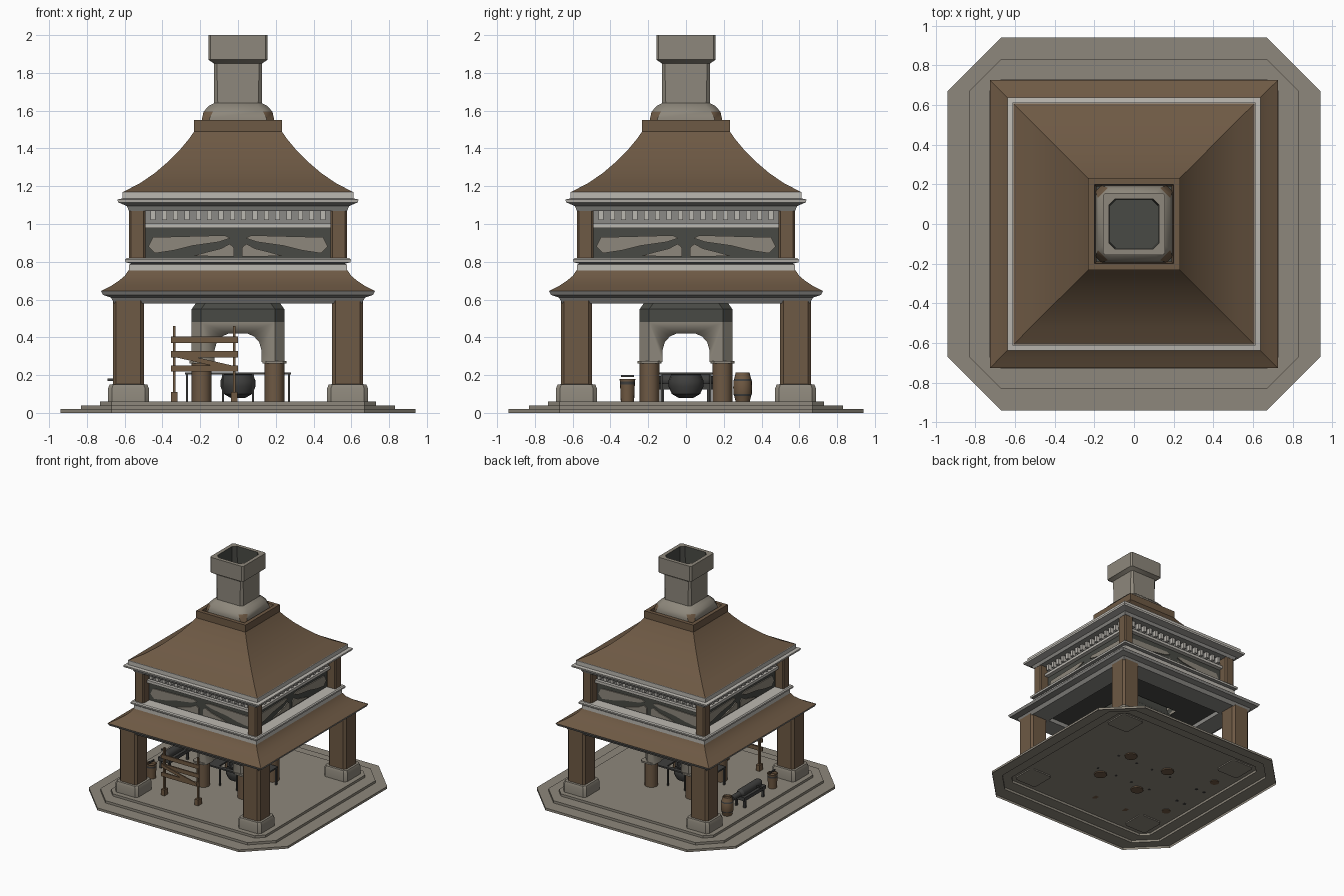
import bpy, bmesh, math
from mathutils import Matrix, Vector

if "Cube" in bpy.data.objects:
    bpy.data.objects.remove(bpy.data.objects["Cube"])

def material(name, r, g, b):
    m = bpy.data.materials.new(name)
    m.diffuse_color = (r, g, b, 1)
    m.use_nodes = True
    m.node_tree.nodes["Principled BSDF"].inputs["Base Color"].default_value = m.diffuse_color
    return m

BROWN = material("brown_tile", .155, .10, .058)
STONE = material("warm_stone", .27, .245, .20)
LIGHT = material("pale_trim", .50, .48, .44)
GREY = material("grey_trim", .26, .255, .24)
DARK = material("dark_soot", .065, .067, .058)
WOOD = material("wood", .16, .10, .055)
IRON = material("iron", .05, .05, .048)

def finish(name, bm, mats):
    bmesh.ops.recalc_face_normals(bm, faces=bm.faces)
    me = bpy.data.meshes.new(name)
    bm.to_mesh(me)
    bm.free()
    for m in mats:
        me.materials.append(m)
    me.shade_smooth()
    me.set_sharp_from_angle(angle=math.radians(32))
    ob = bpy.data.objects.new(name, me)
    bpy.context.collection.objects.link(ob)
    return ob

def ring(bm, h, z, ch, c):
    if ch:
        k = h - ch
        pts = [(k, -h), (h, -k), (h, k), (k, h), (-k, h), (-h, k), (-h, -k), (-k, -h)]
    else:
        pts = [(h, -h), (h, h), (-h, h), (-h, -h)]
    return [bm.verts.new((c[0] + x, c[1] + y, z)) for x, y in pts]

def loft(name, prof, mats, bands=None, ch=0, c=(0, 0), bottom=False, top=False, corner=None):
    """Square or chamfered rings (half width, z[, chamfer]) joined into a skin."""
    bm = bmesh.new()
    rings = [ring(bm, p[0], p[1], p[2] if len(p) > 2 else ch, c) for p in prof]
    for i, (a, b) in enumerate(zip(rings, rings[1:])):
        n = len(a)
        for j in range(n):
            f = bm.faces.new((a[j], a[(j + 1) % n], b[(j + 1) % n], b[j]))
            f.material_index = bands[i] if bands else 0
            if corner and i in corner and j % 2 == 0:
                f.material_index = corner[i]
    if bottom:
        bm.faces.new(rings[0]).material_index = bands[0] if bands else 0
    if top:
        bm.faces.new(rings[-1]).material_index = bands[-1] if bands else 0
    return finish(name, bm, mats)

def box(name, c, s, mat, rot=None):
    bm = bmesh.new()
    m = Matrix.Translation(c) @ (rot or Matrix()) @ Matrix.Diagonal((*s, 1))
    bmesh.ops.create_cube(bm, size=1, matrix=m)
    return finish(name, bm, [mat])

def lathe(name, prof, c, mats, n=16, bands=None, rot=None):
    """Turned part from (radius, z) points, capped at both ends."""
    bm = bmesh.new()
    rings = [[bm.verts.new((r * math.cos(2 * math.pi * j / n), r * math.sin(2 * math.pi * j / n), z))
              for j in range(n)] for r, z in prof]
    for i, (a, b) in enumerate(zip(rings, rings[1:])):
        for j in range(n):
            f = bm.faces.new((a[j], a[(j + 1) % n], b[(j + 1) % n], b[j]))
            f.material_index = bands[i] if bands else 0
    bm.faces.new(rings[0])
    bm.faces.new(rings[-1])
    bm.transform(Matrix.Translation(c) @ (rot or Matrix()))
    return finish(name, bm, mats)

def plate(name, pts, y, t, mat, rot=None):
    """Outline in x,z extruded along y."""
    bm = bmesh.new()
    f = bm.faces.new([bm.verts.new((x, y, z)) for x, z in pts])
    g = bmesh.ops.extrude_face_region(bm, geom=[f])
    bmesh.ops.translate(bm, vec=(0, t, 0), verts=[v for v in g["geom"] if isinstance(v, bmesh.types.BMVert)])
    if rot:
        bm.transform(rot)
    return finish(name, bm, [mat])

CORNERS = [(sx, sy) for sx in (-1, 1) for sy in (-1, 1)]

# stepped floor, open underneath
loft("floor_steps", [(.94, 0, .27), (.94, .02, .27), (.83, .02, .16), (.83, .04, .16),
                     (.73, .04, .06), (.73, .06, .06)], [STONE], top=True)

# corner pillars, lower and upper
for sx, sy in CORNERS:
    c = (.58 * sx, .58 * sy)
    loft("pillar_plinth", [(.108, .05), (.108, .13), (.10, .15), (.08, .152)], [STONE], ch=.02, c=c, bottom=True)
    loft("pillar", [(.083, .15), (.083, .60)], [BROWN], ch=.018, c=c)
    loft("upper_pillar", [(.043, .80), (.043, 1.08)], [BROWN], ch=.01, c=(.533 * sx, .533 * sy))

# lower roof and its trims
loft("lower_cornice", [(.49, .62), (.49, .58), (.655, .58), (.672, .61), (.715, .625), (.725, .645)], [GREY])
loft("lower_ceiling", [(.49, .615), (.24, .615)], [DARK])
loft("lower_roof", [(.725, .645), (.672, .672), (.63, .70), (.60, .725), (.58, .755)], [BROWN])
loft("storey_sill", [(.578, .75), (.578, .785), (.565, .79), (.595, .797), (.598, .812), (.59, .82), (.48, .82)],
     [LIGHT, GREY], bands=[0, 1, 1, 0, 0, 0])

# upper storey walls
loft("storey_wall", [(.495, .81), (.495, 1.075)], [DARK])
PANEL_A = [(-.44, .845), (-.475, .88), (-.45, .93), (-.07, .94), (-.04, .925), (-.10, .905), (-.24, .885), (-.34, .86)]
PANEL_B = [(-.24, .83), (-.02, .828), (-.02, .875), (-.045, .895), (-.09, .87), (-.17, .85)]
for k in range(4):
    rot = Matrix.Rotation(k * math.pi / 2, 4, 'Z')
    for s in (-1, 1):
        for pts in (PANEL_A, PANEL_B):
            plate("wall_panel", [(s * x, z) for x, z in pts], -.503, .009, STONE, rot)
    plate("wall_rail", [(-.49, .98), (.49, .98), (.49, 1.003), (-.49, 1.003)], -.53, .04, LIGHT, rot)
    plate("frieze_back", [(-.49, 1.003), (.49, 1.003), (.49, 1.07), (-.49, 1.07)], -.503, .009, GREY, rot)
    for i in range(16):
        x = -.45 + .06 * i
        plate("dentil", [(x - .013, 1.02), (x + .013, 1.02), (x + .013, 1.075), (x - .013, 1.075)],
              -.535, .035, LIGHT, rot)

# upper cornice and main roof
loft("upper_cornice", [(.48, 1.07), (.578, 1.07), (.588, 1.095), (.635, 1.115), (.638, 1.13), (.612, 1.135),
                       (.612, 1.17), (.59, 1.172)], [LIGHT, GREY], bands=[1, 1, 1, 0, 0, 0, 0])
loft("main_roof", [(.608, 1.17), (.52, 1.215), (.44, 1.27), (.37, 1.33), (.31, 1.39), (.26, 1.45), (.232, 1.49),
                   (.232, 1.55), (.20, 1.55), (.19, 1.48)], [BROWN])

# chimney with rounded base, flared cap and sooty flue
loft("chimney", [(.195, 1.48, .03), (.19, 1.56, .04), (.182, 1.595, .05), (.155, 1.625, .05), (.127, 1.64, .02),
                 (.127, 1.85, .015), (.157, 1.87, .012), (.157, 2.0, .012), (.126, 2.0, .03), (.12, 1.75, .03)],
     [STONE, BROWN, DARK], bands=[0, 0, 0, 0, 0, 0, 0, 0, 2], corner={0: 1, 1: 1}, top=True)

# furnace hood with arches cut through both ways
hood = loft("furnace_hood", [(.245, .27), (.245, .48), (.245, .55), (.22, .585), (.215, .64)],
            [STONE, DARK], bands=[0, 1, 1, 1], ch=.05, bottom=True, top=True)
ARCH = [(-.125, .2), (-.125, .33), (-.112, .375), (-.085, .405), (-.05, .42),
        (.05, .42), (.085, .405), (.112, .375), (.125, .33), (.125, .2)]
for k in range(2):
    cut = plate("arch_cutter", ARCH, -.4, .8, STONE, Matrix.Rotation(k * math.pi / 2, 4, 'Z'))
    cut.hide_render = True
    mod = hood.modifiers.new("arch", 'BOOLEAN')
    mod.operation, mod.object, mod.solver = 'DIFFERENCE', cut, 'EXACT'
    bpy.context.view_layer.objects.active = hood
    bpy.ops.object.modifier_apply(modifier=mod.name)
    bpy.data.objects.remove(cut)
for sx, sy in CORNERS:
    c = (.193 * sx, .193 * sy, 0)
    lathe("furnace_leg", [(.052, .05), (.052, .265)], c, [BROWN], n=12)
    loft("leg_cap", [(.064, .262), (.064, .276)], [STONE], ch=.02, c=c, bottom=True, top=True)

# cauldron and work table below the hood
lathe("cauldron", [(.04, .08), (.075, .10), (.093, .14), (.093, .17), (.08, .20), (.085, .215), (.07, .215), (.06, .19)],
      (0, 0, 0), [IRON])
for s in (-1, 1):
    box("table_side_bar", (0, .125 * s, .209), (.56, .03, .012), IRON)
    box("table_end_top", (.19 * s, 0, .209), (.18, .25, .012), IRON)
    for x in (-.27, -.08, .08, .27):
        box("table_leg", (x, .13 * s, .13), (.012, .012, .15), IRON)

# wooden barrier at the front
for x in (-.337, -.02):
    box("barrier_post", (x, -.51, .26), (.014, .014, .40), WOOD)
    box("barrier_foot", (x, -.51, .085), (.035, .05, .05), WOOD)
for z in (.387, .31, .235):
    box("barrier_rail", (-.178, -.522, z), (.355, .012, .034), WOOD)
box("barrier_brace", (-.178, -.53, .272), (.33, .01, .025), WOOD, Matrix.Rotation(math.radians(13), 4, 'Y'))

# barrel, bucket and grinding bench along the left side
lathe("barrel", [(.036, .055), (.045, .09), (.049, .10), (.05, .135), (.049, .17), (.045, .18), (.036, .215),
                 (.03, .215), (.03, .20)], (-.6, .30, 0), [WOOD, IRON], bands=[0, 1, 0, 0, 1, 0, 0, 0])
lathe("bucket", [(.035, .055), (.039, .15), (.040, .165), (.042, .18), (.035, .18), (.033, .16)],
      (-.6, -.31, 0), [WOOD, IRON], bands=[0, 1, 0, 0, 0])
box("bucket_handle", (-.6, -.31, .195), (.012, .07, .01), IRON)
box("bench_top", (-.6, 0, .14), (.11, .29, .03), IRON)
for x in (-.64, -.56):
    for y in (-.125, .12):
        box("bench_leg", (x, y, .095), (.018, .018, .08), IRON)
lathe("bench_roller", [(.022, -.14), (.035, -.12), (.035, .12), (.022, .14), (.022, .24)], (-.6, 0, .172), [IRON],
      n=12, rot=Matrix.Rotation(-math.pi / 2, 4, 'X'))
box("bench_crank", (-.66, -.05, .175), (.06, .012, .012), IRON)
